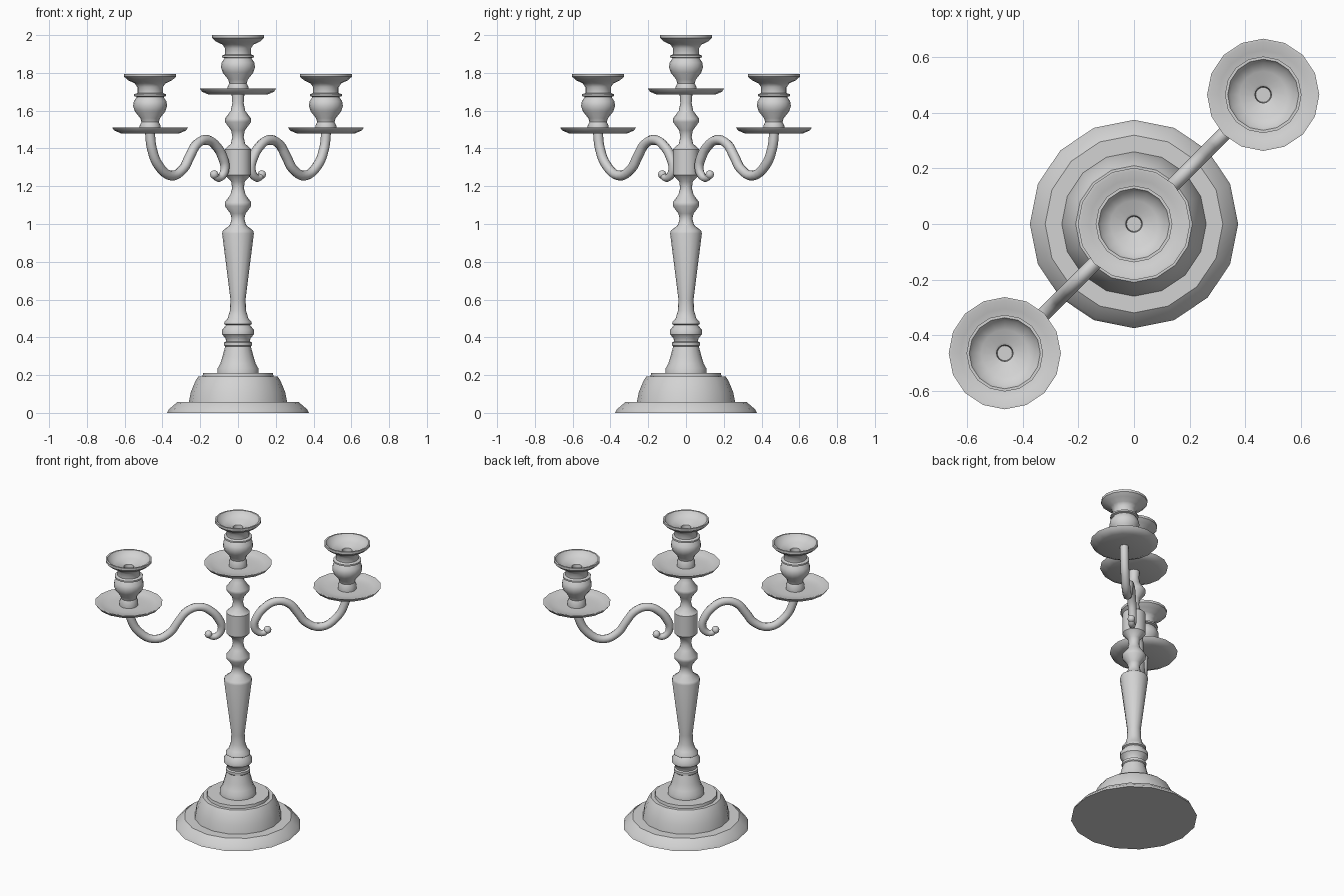
import bpy, bmesh, math
from mathutils import Matrix, Vector

cube = bpy.data.objects.get("Cube")
if cube:
    bpy.data.objects.remove(cube, do_unlink=True)

metal = bpy.data.materials.new("satin grey metal")
metal.use_nodes = True
GREY = (0.65, 0.65, 0.65, 1)
metal.diffuse_color = GREY
metal.node_tree.nodes["Principled BSDF"].inputs["Base Color"].default_value = GREY

SIDES = 16


def finish(obj, angle=40):
    bpy.ops.object.select_all(action='DESELECT')
    obj.select_set(True)
    bpy.context.view_layer.objects.active = obj
    bpy.ops.object.shade_smooth_by_angle(angle=math.radians(angle))


def lathe(name, profile, location=(0, 0, 0)):
    """Turn a (radius, height) profile around the z axis."""
    bm = bmesh.new()
    verts = [bm.verts.new((r, 0, z)) for r, z in profile]
    edges = [bm.edges.new(pair) for pair in zip(verts, verts[1:])]
    bmesh.ops.spin(bm, geom=verts + edges, cent=(0, 0, 0), axis=(0, 0, 1),
                   angle=math.tau, steps=SIDES)
    bmesh.ops.remove_doubles(bm, verts=bm.verts, dist=0.0005)
    bmesh.ops.recalc_face_normals(bm, faces=bm.faces)
    mesh = bpy.data.meshes.new(name)
    bm.to_mesh(mesh)
    bm.free()
    mesh.materials.append(metal)
    obj = bpy.data.objects.new(name, mesh)
    obj.location = location
    bpy.context.collection.objects.link(obj)
    finish(obj)
    return obj


# Stepped foot
lathe("stepped_base", [
    (0, 0), (0.375, 0), (0.365, 0.02), (0.32, 0.058), (0.26, 0.058),
    (0.25, 0.11), (0.225, 0.17), (0.21, 0.192), (0.188, 0.192),
    (0.185, 0.21), (0, 0.21)])

# Turned stem with collars, flared shaft and knops
lathe("turned_stem", [
    (0, 0.205), (0.11, 0.208), (0.108, 0.235), (0.094, 0.26), (0.082, 0.30),
    (0.068, 0.352), (0.073, 0.357), (0.073, 0.373), (0.063, 0.378),
    (0.066, 0.395), (0.084, 0.415), (0.084, 0.44), (0.064, 0.465),
    (0.073, 0.47), (0.072, 0.482), (0.055, 0.50), (0.043, 0.54), (0.04, 0.60),
    (0.084, 0.95), (0.08, 0.965), (0.042, 0.995), (0.034, 1.03),
    (0.04, 1.055), (0.07, 1.095), (0.07, 1.115), (0.04, 1.155), (0.031, 1.19),
    (0.036, 1.225), (0.069, 1.26), (0.069, 1.395), (0.038, 1.425),
    (0.03, 1.46), (0.036, 1.495), (0.069, 1.54), (0.069, 1.558),
    (0.038, 1.60), (0.03, 1.64), (0.034, 1.69), (0, 1.69)])

# Candle holder: drip tray, vase and flared socket in one turning
HOLDER = [
    (0, 0), (0.155, 0), (0.19, 0.015), (0.202, 0.032), (0.192, 0.032),
    (0.16, 0.019), (0.11, 0.013), (0.055, 0.014), (0.055, 0.04),
    (0.046, 0.06), (0.052, 0.08), (0.08, 0.115), (0.09, 0.145),
    (0.086, 0.17), (0.071, 0.193), (0.084, 0.197), (0.084, 0.207),
    (0.068, 0.213), (0.068, 0.245), (0.082, 0.265), (0.115, 0.28),
    (0.138, 0.30), (0.138, 0.315), (0.128, 0.315), (0.118, 0.298),
    (0.085, 0.278), (0.038, 0.27), (0.03, 0.265), (0.027, 0.235), (0, 0.235)]
REACH = 0.658
DIAGONAL = math.radians(45)
out = Vector((math.cos(DIAGONAL), math.sin(DIAGONAL), 0)) * REACH
lathe("centre_candle_holder", HOLDER, (0, 0, 1.685))

# Scrolling arm path: (distance from the stem, height)
ARM = [(0.66, 1.49), (0.645, 1.40), (0.595, 1.31), (0.50, 1.256),
       (0.41, 1.292), (0.36, 1.36), (0.305, 1.425), (0.23, 1.445),
       (0.16, 1.41), (0.113, 1.35), (0.098, 1.30), (0.115, 1.258),
       (0.15, 1.243), (0.178, 1.26)]


def scroll_arm(name, turn):
    curve = bpy.data.curves.new(name, 'CURVE')
    curve.dimensions = '3D'
    curve.bevel_depth = 0.026
    curve.bevel_resolution = 2
    curve.resolution_u = 4
    curve.use_fill_caps = True
    spline = curve.splines.new('BEZIER')
    spline.bezier_points.add(len(ARM) - 1)
    for i, (point, (d, z)) in enumerate(zip(spline.bezier_points, ARM)):
        point.co = (d, 0, z)
        point.handle_left_type = point.handle_right_type = 'AUTO'
        # the inner curl thins out
        point.radius = 1 - 0.08 * max(0, i - 9)
    obj = bpy.data.objects.new(name, curve)
    curve.materials.append(metal)
    obj.rotation_euler.z = turn
    bpy.context.collection.objects.link(obj)
    bpy.ops.object.select_all(action='DESELECT')
    obj.select_set(True)
    bpy.context.view_layer.objects.active = obj
    bpy.ops.object.convert(target='MESH')
    finish(bpy.context.object, 50)


def curl_tip(name, turn):
    bm = bmesh.new()
    place = Matrix.Rotation(turn, 4, 'Z') @ Matrix.Translation((0.178, 0, 1.262))
    bmesh.ops.create_uvsphere(bm, u_segments=12, v_segments=8, radius=0.023,
                              matrix=place)
    mesh = bpy.data.meshes.new(name)
    bm.to_mesh(mesh)
    bm.free()
    mesh.materials.append(metal)
    obj = bpy.data.objects.new(name, mesh)
    bpy.context.collection.objects.link(obj)
    finish(obj)


# Two opposite arms, each with a curl tip and a candle holder
for side, sign, turn in (("left", 1, DIAGONAL), ("right", -1, DIAGONAL + math.pi)):
    scroll_arm(side + "_arm", turn)
    curl_tip(side + "_arm_curl_tip", turn)
    lathe(side + "_candle_holder", HOLDER, out * sign + Vector((0, 0, 1.48)))
